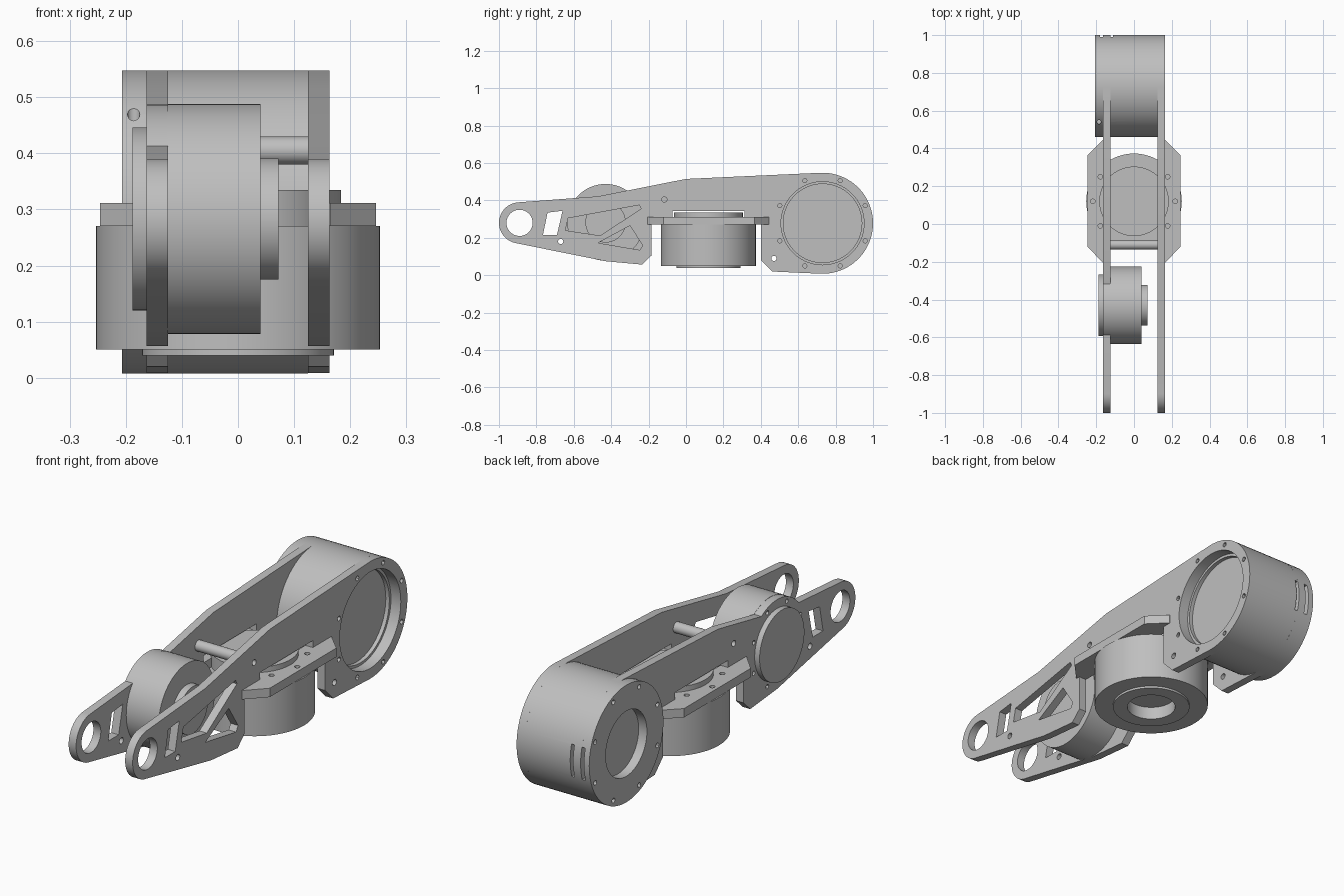
import bpy, bmesh
from math import sin, cos, pi, radians
from mathutils import Vector

cube = bpy.data.objects.get("Cube")
if cube:
    bpy.data.objects.remove(cube)

grey = bpy.data.materials.new("machined_grey")
grey.use_nodes = True
grey.diffuse_color = (0.52, 0.52, 0.52, 1)
grey.node_tree.nodes["Principled BSDF"].inputs["Base Color"].default_value = grey.diffuse_color
parts = []

# Shared centres in the side plane (y, z)
EYE, HIP, KNEE = (-0.89, 0.28), (0.73, 0.278), (-0.43, 0.283)
SWIVEL_Y = 0.12


def arc(c, r, start=0, end=360, n=48):
    steps = n if end - start == 360 else n + 1
    angles = [radians(start + (end - start) * i / n) for i in range(steps)]
    return [(c[0] + r * cos(a), c[1] + r * sin(a)) for a in angles]


def bolts(c, r, size, count=8):
    spots = arc(c, r, 180 / count, 360 + 180 / count, count)
    return [arc(p, size, n=12) for p in spots]


def rect(a0, a1, b0, b1):
    return [(a0, b0), (a1, b0), (a1, b1), (a0, b1)]


def finish(name, bm):
    bmesh.ops.recalc_face_normals(bm, faces=bm.faces)
    mesh = bpy.data.meshes.new(name)
    bm.to_mesh(mesh)
    bm.free()
    mesh.materials.append(grey)
    obj = bpy.data.objects.new(name, mesh)
    bpy.context.collection.objects.link(obj)
    parts.append(obj)
    return obj


def prism(name, outlines, low, high, axis="x"):
    """Extrude closed outlines along x (outline is y, z) or z (outline is x, y)."""
    bm = bmesh.new()
    for outline in outlines:
        rings = []
        for h in (low, high):
            rings.append([bm.verts.new((h, a, b) if axis == "x" else (a, b, h))
                          for a, b in outline])
            bm.faces.new(rings[-1])
        for i in range(len(outline)):
            bm.faces.new((rings[0][i - 1], rings[0][i], rings[1][i], rings[1][i - 1]))
    return finish(name, bm)


def lathe(name, profile, centre, axis):
    """Spin (radius, height) points about the x or z axis through centre."""
    bm = bmesh.new()
    pts = [(h, r, 0) if axis == "x" else (r, 0, h) for r, h in profile]
    verts = [bm.verts.new(p) for p in pts]
    edges = [bm.edges.new(pair) for pair in zip(verts, verts[1:])]
    direction = (1, 0, 0) if axis == "x" else (0, 0, 1)
    bmesh.ops.spin(bm, geom=verts + edges, cent=(0, 0, 0), axis=direction,
                   angle=2 * pi, steps=72)
    bmesh.ops.remove_doubles(bm, verts=bm.verts, dist=0.0005)
    bmesh.ops.translate(bm, verts=bm.verts, vec=Vector(centre))
    return finish(name, bm)


def combine(obj, tool, operation="DIFFERENCE"):
    mod = obj.modifiers.new("shape", "BOOLEAN")
    mod.operation, mod.object, mod.solver = operation, tool, "EXACT"
    graph = bpy.context.evaluated_depsgraph_get()
    mesh = bpy.data.meshes.new_from_object(obj.evaluated_get(graph))
    obj.modifiers.clear()
    obj.data = mesh
    parts.remove(tool)
    bpy.data.objects.remove(tool)


# Side plates: rounded eye at the front, large round housing at the back
outline = arc(EYE, 0.11, 95, 258, 24)
outline += [(-0.43, 0.075), (-0.235, 0.057), (-0.185, 0.105), (-0.185, 0.29),
            (0.40, 0.29), (0.40, 0.08), (0.46, 0.02)]
outline += arc(HIP, 0.27, -92, 92, 40)
outline += [(0.0, 0.515), (-0.47, 0.422)]

eye_hole = arc(EYE, 0.07)
window = [(-0.74, 0.335), (-0.66, 0.345), (-0.69, 0.215), (-0.765, 0.215)]
swivel_slot = rect(SWIVEL_Y - 0.192, SWIVEL_Y + 0.192, 0.31, 0.343)
small_holes = [arc(p, 0.014, n=16) for p in ((-0.115, 0.405), (0.47, 0.09), (-0.67, 0.18))]
common = [eye_hole, window, swivel_slot] + small_holes
upper_truss = [(-0.645, 0.24), (-0.63, 0.305), (-0.25, 0.375), (-0.24, 0.355), (-0.46, 0.212)]
lower_truss = [(-0.47, 0.173), (-0.30, 0.265), (-0.232, 0.16), (-0.247, 0.135)]

left_plate = prism("left_side_plate", [outline], 0.125, 0.163)
left_cuts = common + [upper_truss, lower_truss, arc(HIP, 0.222, n=72)] + bolts(HIP, 0.247, 0.011)
combine(left_plate, prism("left_cutter", left_cuts, 0.1, 0.2))

right_plate = prism("right_side_plate", [outline], -0.163, -0.125)
combine(right_plate, prism("knee_flange", [arc(KNEE, 0.204, n=72)], -0.163, -0.125), "UNION")
right_cuts = common + bolts(KNEE, 0.184, 0.01)
combine(right_plate, prism("right_cutter", right_cuts, -0.2, -0.1))

# Rear motor with recessed faces, bolt holes and cable notch
hip = lathe("rear_motor",
            [(0, 0.095), (0.21, 0.095), (0.21, 0.113), (0.222, 0.113), (0.222, 0.125),
             (0.27, 0.125), (0.27, -0.207), (0.15, -0.207), (0.15, -0.165), (0, -0.165)],
            (0, *HIP), "x")
combine(hip, prism("bolt_cutter", bolts(HIP, 0.245, 0.011), -0.25, -0.18))
combine(hip, prism("notch_cutter", [rect(0.965, 1.1, 0.2, 0.35)], -0.18, -0.11))
combine(hip, prism("screw_cutter", [arc((-0.186, 0.54), 0.011, n=16)], 0.44, 0.6, "z"))

# Front motor with output boss and outer cap
lathe("front_motor",
      [(0, 0.072), (0.108, 0.072), (0.108, 0.04), (0.205, 0.04), (0.205, -0.126),
       (0.163, -0.126), (0.163, -0.188), (0, -0.188)],
      (0, *KNEE), "x")

# Vertical swivel motor with top disc and hollow bottom collar
lathe("swivel_motor",
      [(0, 0.335), (0.184, 0.335), (0.184, 0.27), (0.253, 0.27), (0.253, 0.05),
       (0.171, 0.05), (0.171, 0.04), (0.107, 0.04), (0.107, 0.1), (0, 0.1)],
      (0, SWIVEL_Y, 0), "z")

# Mounting wings outside each side plate
for name, side in (("left_wing", 1), ("right_wing", -1)):
    shape = [(0.125, -0.205), (0.165, -0.205), (0.246, -0.12), (0.246, 0.365),
             (0.165, 0.445), (0.125, 0.445)]
    wing = prism(name, [[(side * x, y) for x, y in shape]], 0.27, 0.311, "z")
    holes = [arc((side * x, SWIVEL_Y + y), 0.012, n=16)
             for x, y in ((0.178, 0.13), (0.218, 0), (0.178, -0.13))]
    combine(wing, prism("wing_cutter", holes, 0.285, 0.4, "z"))

# Spacer rod between the side plates
prism("spacer_rod", [arc((-0.11, 0.405), 0.025, n=32)], -0.126, 0.126)

# Smooth curved faces while keeping machined edges sharp
bpy.ops.object.select_all(action="DESELECT")
for obj in parts:
    obj.select_set(True)
bpy.context.view_layer.objects.active = parts[0]
bpy.ops.object.shade_smooth_by_angle(angle=radians(30))
